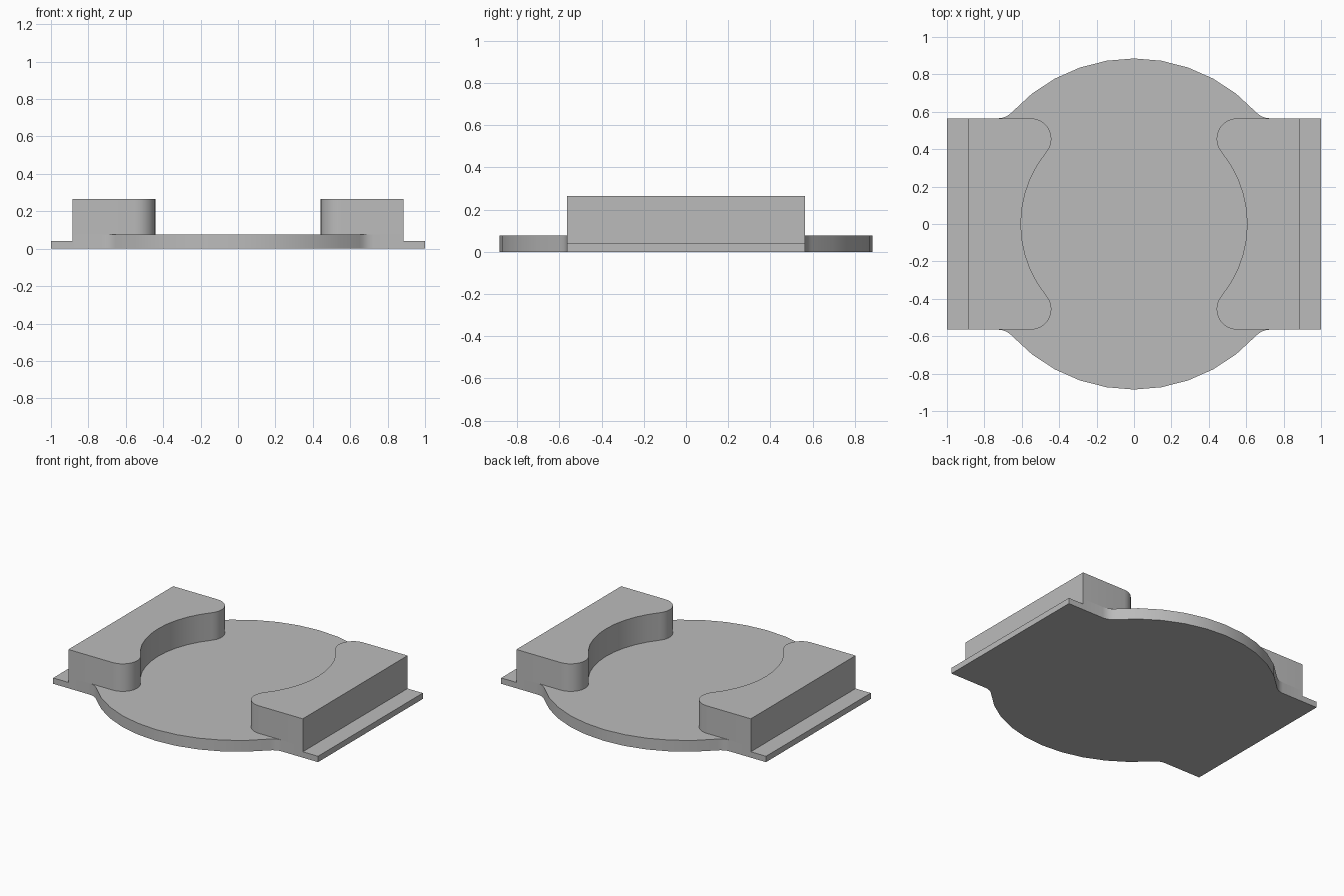
import bpy, bmesh
from math import atan2, cos, sin, pi, radians, sqrt

if "Cube" in bpy.data.objects:
    bpy.data.objects.remove(bpy.data.objects["Cube"])

DISC_R, FILLET_R = 0.885, 0.10      # round plate and its corner blends
POCKET_R, LOBE_R = 0.605, 0.11      # scooped inner wall and rounded block tips
HALF_Y, BLOCK_X = 0.565, 0.885
PLATE_H, FLANGE_H, BLOCK_H = 0.077, 0.04, 0.265

grey = bpy.data.materials.new("plain_grey")
grey.use_nodes = True
grey.diffuse_color = (0.5, 0.5, 0.5, 1)
grey.node_tree.nodes["Principled BSDF"].inputs["Base Color"].default_value = (0.5, 0.5, 0.5, 1)


def arc(cx, cy, r, a0, a1, steps):
    """Points along an arc, both ends included."""
    angles = [a0 + (a1 - a0) * i / steps for i in range(steps + 1)]
    return [(cx + r * cos(a), cy + r * sin(a)) for a in angles]


def prism(name, outline, z0, z1):
    """Extrude a closed outline into a solid with smooth curved walls."""
    bm = bmesh.new()
    base = bm.faces.new([bm.verts.new((x, y, z0)) for x, y in outline])
    top = bmesh.ops.extrude_face_region(bm, geom=[base], use_keep_orig=True)
    verts = [v for v in top["geom"] if isinstance(v, bmesh.types.BMVert)]
    bmesh.ops.translate(bm, verts=verts, vec=(0, 0, z1 - z0))
    bmesh.ops.recalc_face_normals(bm, faces=bm.faces)
    mesh = bpy.data.meshes.new(name)
    bm.to_mesh(mesh)
    bm.free()
    mesh.materials.append(grey)
    obj = bpy.data.objects.new(name, mesh)
    bpy.context.collection.objects.link(obj)
    bpy.ops.object.select_all(action="DESELECT")
    obj.select_set(True)
    bpy.context.view_layer.objects.active = obj
    bpy.ops.object.shade_smooth_by_angle(angle=radians(35))
    return obj


# Base plate: disc blended into straight-sided ends
fy = HALF_Y + FILLET_R
fx = sqrt((DISC_R + FILLET_R) ** 2 - fy ** 2)
blend = atan2(fy, fx)
back = [(BLOCK_X, HALF_Y)]
back += arc(fx, fy, FILLET_R, -pi / 2, blend - pi, 4)
back += arc(0, 0, DISC_R, blend, pi - blend, 10)[1:-1]
back += arc(-fx, fy, FILLET_R, -blend, -pi / 2, 4)
back += [(-BLOCK_X, HALF_Y)]
prism("base_plate", back + [(-x, -y) for x, y in back], 0, PLATE_H)

# Block outline: rounded tips flowing into a circular scoop
ly = HALF_Y - LOBE_R
lx = sqrt((POCKET_R + LOBE_R) ** 2 - ly ** 2)
tip = atan2(ly, lx)
upper = [(BLOCK_X, HALF_Y)] + arc(lx, ly, LOBE_R, pi / 2, pi + tip, 10)
lower = [(x, -y) for x, y in reversed(upper)]
block = upper + arc(0, 0, POCKET_R, tip, -tip, 10)[1:-1] + lower

# Side blocks and their outer flanges
for side, s in (("left", 1), ("right", -1)):
    prism(side + "_block", [(s * x, y) for x, y in block], PLATE_H, BLOCK_H)
    flange = [(BLOCK_X, -HALF_Y), (1, -HALF_Y), (1, HALF_Y), (BLOCK_X, HALF_Y)]
    prism(side + "_flange", [(s * x, y) for x, y in flange], 0, FLANGE_H)
